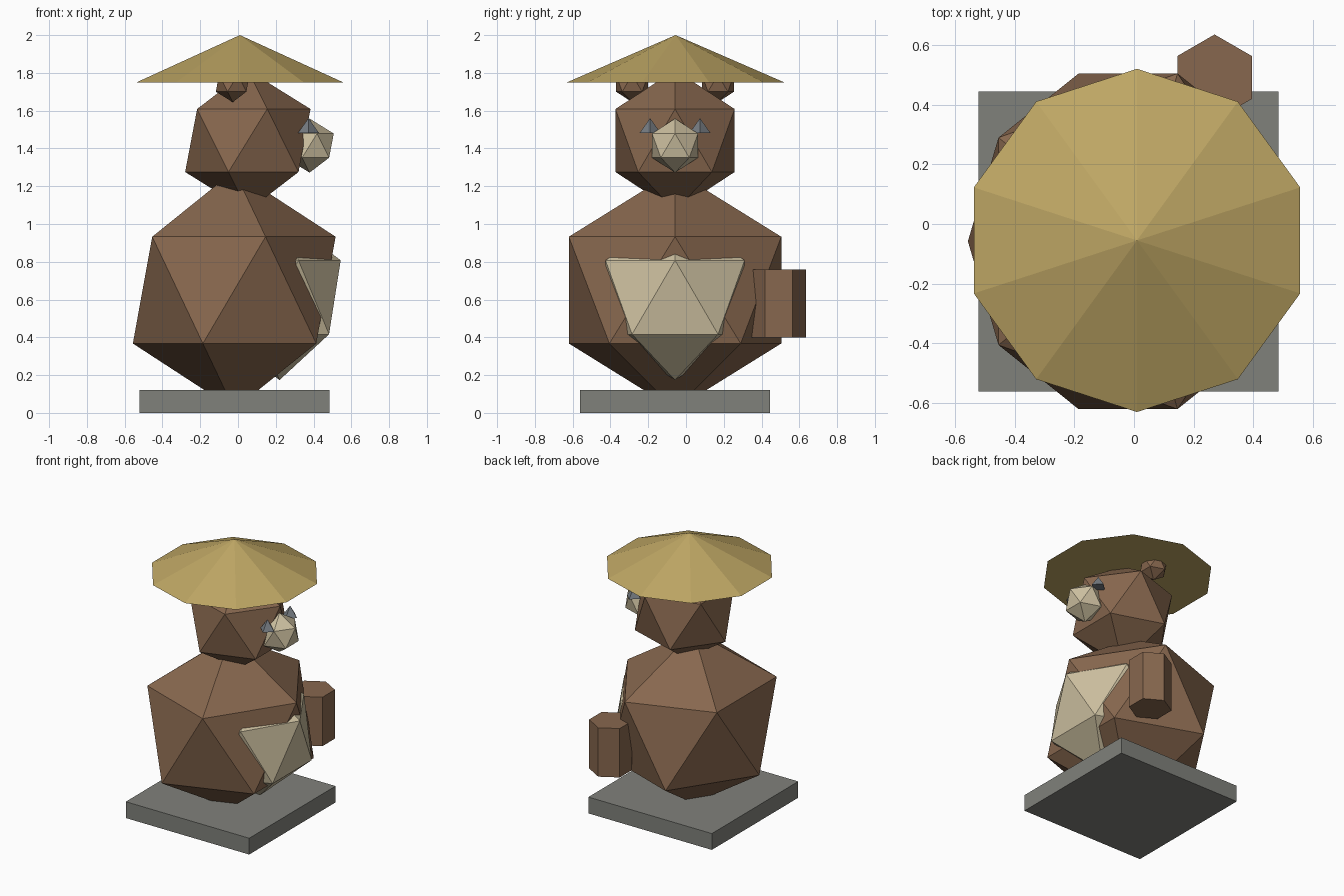
import bpy
from mathutils import Matrix

cube = bpy.data.objects.get("Cube")
if cube:
    bpy.data.objects.remove(cube, do_unlink=True)

MID_Y = -0.058  # plane of symmetry


def material(name, rgb):
    """Flat material from 8-bit display colour, stored as linear."""
    lin = [((c / 255 + 0.055) / 1.055) ** 2.4 for c in rgb] + [1]
    m = bpy.data.materials.new(name)
    m.use_nodes = True
    m.diffuse_color = lin
    m.node_tree.nodes["Principled BSDF"].inputs["Base Color"].default_value = lin
    return m


brown = material("brown fur", (135, 103, 78))
cream = material("cream fur", (205, 192, 160))
straw = material("straw", (190, 166, 100))
stone = material("grey stone", (128, 129, 123))
slate = material("slate eye", (118, 124, 130))


def finish(name, mat):
    ob = bpy.context.object
    ob.name = ob.data.name = name
    ob.data.materials.append(mat)
    return ob


def ball(name, mat, loc, radii):
    """Twenty-sided faceted ball."""
    bpy.ops.mesh.primitive_ico_sphere_add(subdivisions=1, radius=1, location=loc)
    ob = finish(name, mat)
    ob.data.transform(Matrix.Diagonal((*radii, 1)))
    return ob


def cone(name, mat, sides, r1, r2, x, y, z0, z1):
    """Upright cone or prism between two heights."""
    bpy.ops.mesh.primitive_cone_add(vertices=sides, radius1=r1, radius2=r2,
                                    depth=z1 - z0, location=(x, y, (z0 + z1) / 2))
    return finish(name, mat)


# Plinth
bpy.ops.mesh.primitive_cube_add(size=1, location=(-0.019, MID_Y, 0.06))
finish("plinth", stone).data.transform(Matrix.Diagonal((1.005, 1.005, 0.12, 1)))

# Body, belly and head
ball("body", brown, (-0.02, MID_Y, 0.65), (0.6, 0.661, 0.632))
ball("belly", cream, (0.22, MID_Y, 0.612), (0.362, 0.433, 0.438))
ball("head", brown, (0.052, MID_Y, 1.442), (0.371, 0.371, 0.373))
ball("snout", cream, (0.379, MID_Y, 1.415), (0.143, 0.143, 0.143))

# Paired ears and eyes
for side, s in (("left", 1), ("right", -1)):
    ball(side + "_ear", brown, (-0.028, MID_Y + s * 0.227, 1.745), (0.1, 0.1, 0.1))
    cone(side + "_eye", slate, 4, 0.055, 0, 0.373, MID_Y + s * 0.132, 1.483, 1.56)

# Single arm on the left
cone("left_arm", brown, 6, 0.144, 0.144, 0.27, 0.491, 0.4, 0.76)

# Straw hat
cone("hat", straw, 10, 0.575, 0, 0.01, MID_Y + 0.003, 1.75, 2.0)
